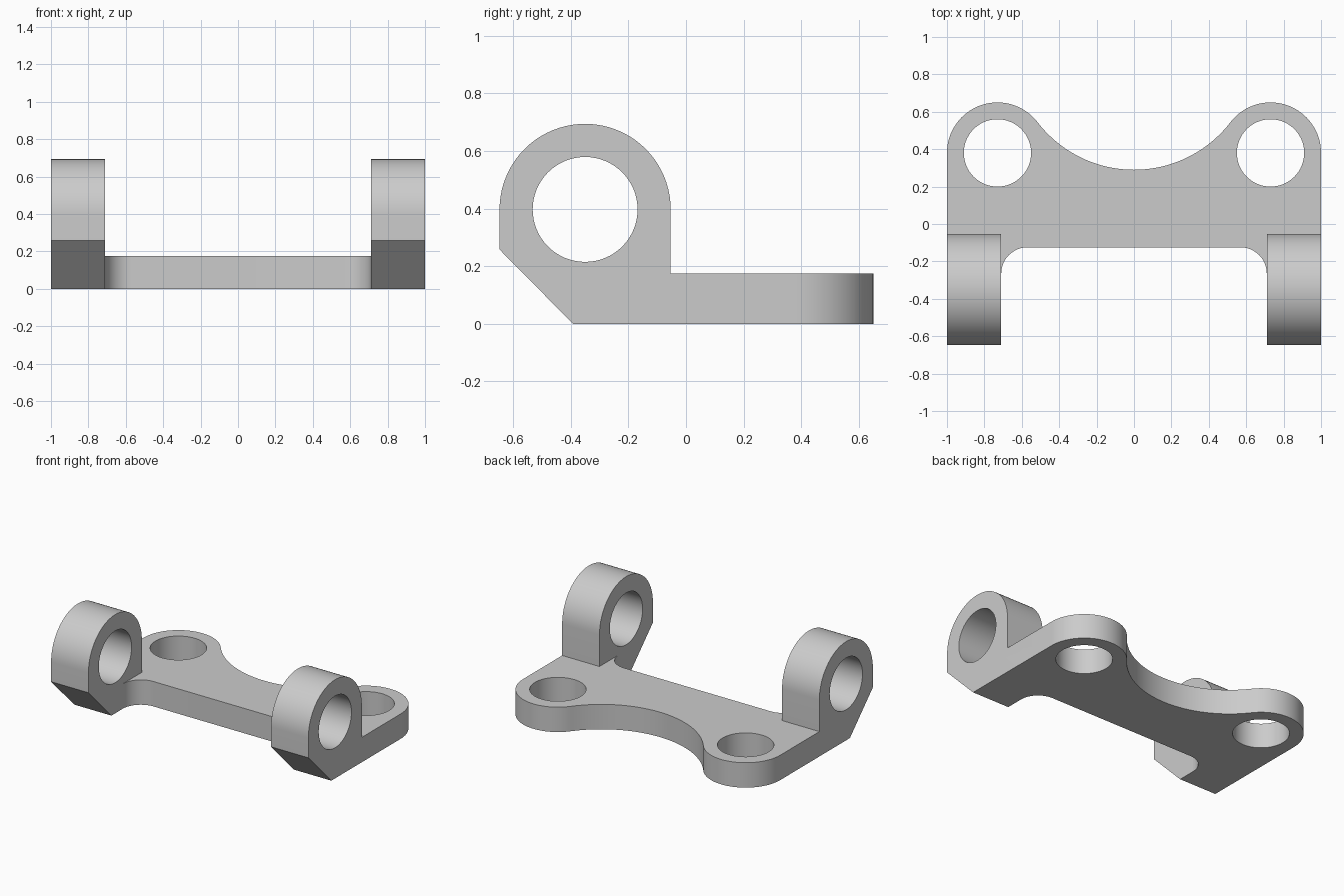
import bpy
import bmesh
from math import cos, sin, pi, atan2
from mathutils import Vector

cube = bpy.data.objects.get("Cube")
if cube:
    bpy.data.objects.remove(cube, do_unlink=True)

# Single plain grey
GREY = (0.6, 0.6, 0.6, 1)
grey = bpy.data.materials.new("plain grey")
grey.use_nodes = True
grey.diffuse_color = GREY
grey.node_tree.nodes["Principled BSDF"].inputs["Base Color"].default_value = GREY


def arc(cx, cy, r, start, end, n):
    """Points along an arc, both ends included."""
    angles = [start + (end - start) * i / n for i in range(n + 1)]
    return [(cx + r * cos(a), cy + r * sin(a)) for a in angles]


def circle(cx, cy, r):
    return arc(cx, cy, r, 0, 2 * pi, 64)[:-1]


def extruded(name, loops, to_3d, depth):
    """Fill an outline with holes and extrude it along depth."""
    bm = bmesh.new()
    for loop in loops:
        verts = [bm.verts.new(to_3d(u, v)) for u, v in loop]
        for a, b in zip(verts, verts[1:] + verts[:1]):
            bm.edges.new((a, b))
    bmesh.ops.triangle_fill(bm, use_beauty=True, edges=bm.edges[:])
    geom = bmesh.ops.extrude_face_region(bm, geom=bm.faces[:], use_keep_orig=True)["geom"]
    bmesh.ops.translate(bm, vec=Vector(depth),
                        verts=[g for g in geom if isinstance(g, bmesh.types.BMVert)])
    bmesh.ops.recalc_face_normals(bm, faces=bm.faces[:])
    mesh = bpy.data.meshes.new(name)
    bm.to_mesh(mesh)
    bm.free()
    mesh.materials.append(grey)
    obj = bpy.data.objects.new(name, mesh)
    bpy.context.collection.objects.link(obj)
    return obj


THICK = 0.175
LUG_IN, LUG_BACK = 0.71, -0.053
EAR_X, EAR_Y, EAR_R = 0.73, 0.38, 0.27
SCOOP_Y, SCOOP_R = 0.94, 0.65

# Base plate: front fillet, lug notch, round ear, then a scoop tangent to the ear
tangent = atan2(SCOOP_Y - EAR_Y, -EAR_X)
half = arc(0.57, -0.265, 0.14, pi / 2, 0, 12)
half += [(LUG_IN, LUG_BACK), (1, LUG_BACK)]
half += arc(EAR_X, EAR_Y, EAR_R, 0, tangent, 32)
half += arc(0, SCOOP_Y, SCOOP_R, tangent - pi, -pi / 2, 20)[1:]
outline = half + [(-x, y) for x, y in reversed(half[:-1])]
bracket = extruded("bracket", [outline] + [circle(s * EAR_X, EAR_Y, 0.18) for s in (1, -1)],
                   lambda x, y: (x, y, 0), (0, 0, THICK))

# Hinge lugs: round top with a bore and a sloped lower front
LUG_Y, LUG_Z, LUG_R = -0.35, 0.397, 0.297
lug_outline = arc(LUG_Y, LUG_Z, LUG_R, 0, pi, 40)
lug_outline += [(LUG_Y - LUG_R, 0.258), (-0.392, 0), (LUG_BACK, 0)]
for side, start in (("left", LUG_IN), ("right", -1)):
    lug = extruded(side + "_lug", [lug_outline, circle(LUG_Y, LUG_Z, 0.182)],
                   lambda y, z: (start, y, z), (1 - LUG_IN, 0, 0))
    union = bracket.modifiers.new(side + "_lug_union", "BOOLEAN")
    union.operation = "UNION"
    union.solver = "EXACT"
    union.object = lug
    bpy.context.view_layer.objects.active = bracket
    bpy.ops.object.modifier_apply(modifier=union.name)
    bpy.data.objects.remove(lug, do_unlink=True)

# Merge flat regions, then smooth the round walls
bm = bmesh.new()
bm.from_mesh(bracket.data)
bmesh.ops.remove_doubles(bm, verts=bm.verts[:], dist=0.0001)
bmesh.ops.dissolve_limit(bm, angle_limit=0.01, verts=bm.verts[:], edges=bm.edges[:])
bm.to_mesh(bracket.data)
bm.free()
bpy.ops.object.select_all(action="DESELECT")
bracket.select_set(True)
bpy.context.view_layer.objects.active = bracket
bpy.ops.object.shade_smooth_by_angle(angle=pi / 6)
